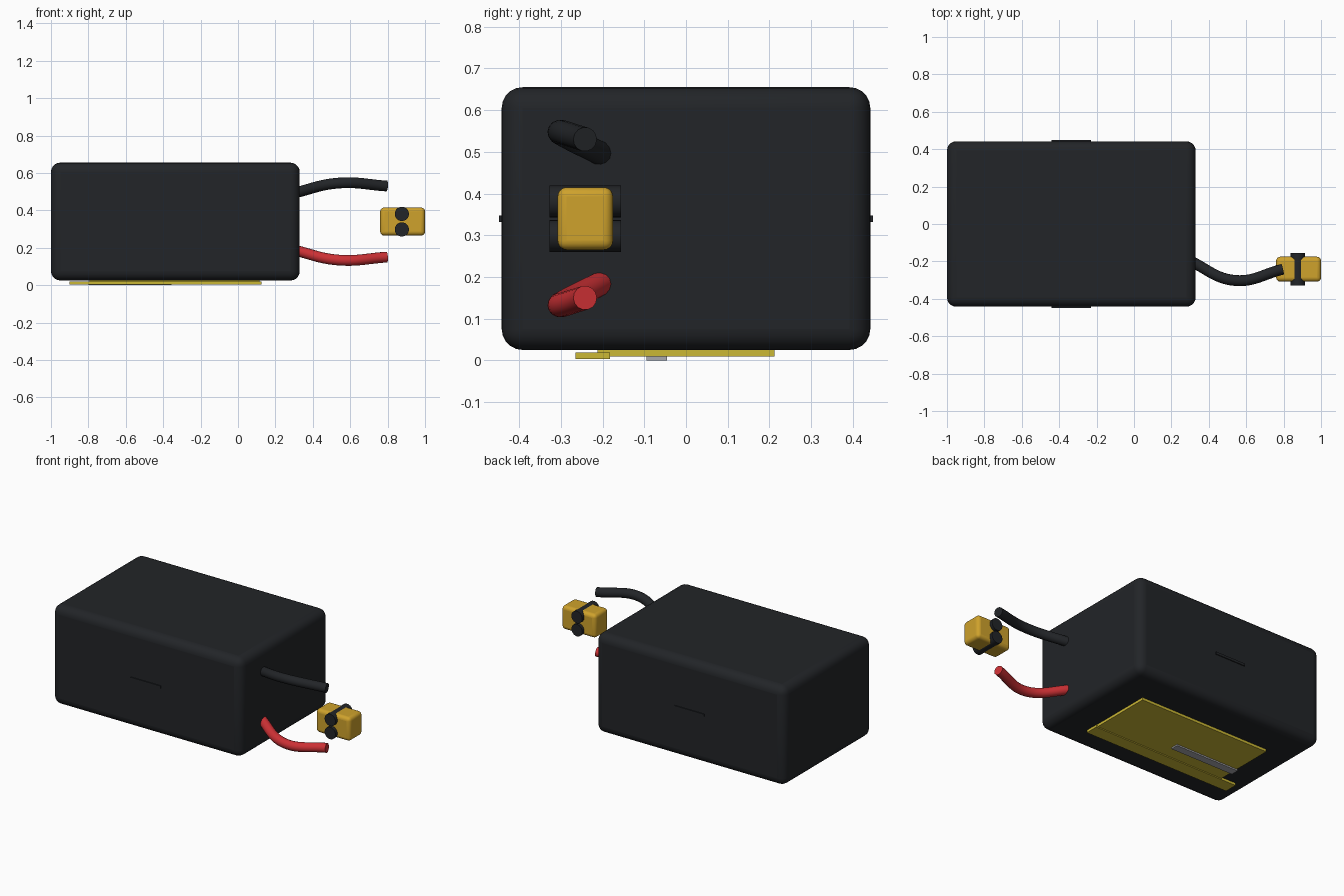
import bpy, math

if "Cube" in bpy.data.objects:
    bpy.data.objects.remove(bpy.data.objects["Cube"])


def material(name, rgb):
    m = bpy.data.materials.new(name)
    m.diffuse_color = (*rgb, 1)
    m.use_nodes = True
    m.node_tree.nodes["Principled BSDF"].inputs["Base Color"].default_value = m.diffuse_color
    return m


BLACK = material("black_wrap", (0.016, 0.018, 0.021))
RED = material("red_wire", (0.6, 0.03, 0.035))
AMBER = material("amber_plastic", (0.62, 0.36, 0.025))
YELLOW = material("label_yellow", (0.6, 0.48, 0.035))
GREY = material("label_grey", (0.4, 0.4, 0.42))
MID = 0.34  # mid height of the pack


def finish(name, mat):
    ob = bpy.context.object
    ob.name = name
    ob.data.materials.append(mat)
    return ob


def box(name, lo, hi, mat, bevel=0):
    bpy.ops.mesh.primitive_cube_add(size=1, location=[(a + b) / 2 for a, b in zip(lo, hi)])
    ob = finish(name, mat)
    ob.scale = [b - a for a, b in zip(lo, hi)]
    bpy.ops.object.transform_apply(location=False, rotation=False, scale=True)
    if bevel:
        mod = ob.modifiers.new("rounding", "BEVEL")
        mod.width = bevel
        mod.segments = 5
        bpy.ops.object.shade_smooth_by_angle(angle=math.radians(40))
    return ob


def wire(name, points, radius, mat):
    cu = bpy.data.curves.new(name, "CURVE")
    cu.dimensions = "3D"
    cu.bevel_depth = radius
    cu.bevel_resolution = 5
    cu.use_fill_caps = True
    sp = cu.splines.new("BEZIER")
    sp.resolution_u = 12
    sp.bezier_points.add(len(points) - 1)
    for bp, p in zip(sp.bezier_points, points):
        bp.co = p
        bp.handle_left_type = bp.handle_right_type = "AUTO"
    cu.materials.append(mat)
    ob = bpy.data.objects.new(name, cu)
    bpy.context.collection.objects.link(ob)


# Wrapped pack body
box("pack_body", (-1, -0.442, 0.025), (0.33, 0.442, 0.655), BLACK, 0.05)

# Wrap seam ridge on both long sides
for side, y in (("front", -0.44), ("back", 0.44)):
    box(side + "_seam", (-0.44, y - 0.008, 0.332), (-0.23, y + 0.008, 0.347), BLACK)

# Label panel, strip and bar on the underside
box("label_panel", (-0.795, -0.212, 0.009), (0.115, 0.212, 0.026), YELLOW)
box("label_strip", (-0.9, -0.265, 0.003), (0.125, -0.182, 0.019), YELLOW)
box("label_bar", (-0.8, -0.095, 0), (-0.355, -0.045, 0.01), GREY)

# Two leads, mirrored about mid height
for name, s, mat in (("black_wire", 1, BLACK), ("red_wire", -1, RED)):
    wire(name, [(0.29, -0.193, MID + s * 0.15), (0.54, -0.302, MID + s * 0.206),
                (0.795, -0.242, MID + s * 0.19)], 0.029, mat)

# Connector block with two through pins
box("connector_block", (0.76, -0.308, 0.265), (1, -0.175, 0.415), AMBER, 0.022)
for i, z in enumerate((0.298, 0.381)):
    bpy.ops.mesh.primitive_cylinder_add(vertices=32, radius=0.038, depth=0.172,
                                        location=(0.876, -0.2415, z),
                                        rotation=(math.pi / 2, 0, 0))
    finish(f"connector_pin_{i + 1}", BLACK)
    bpy.ops.object.shade_smooth_by_angle(angle=math.radians(40))
